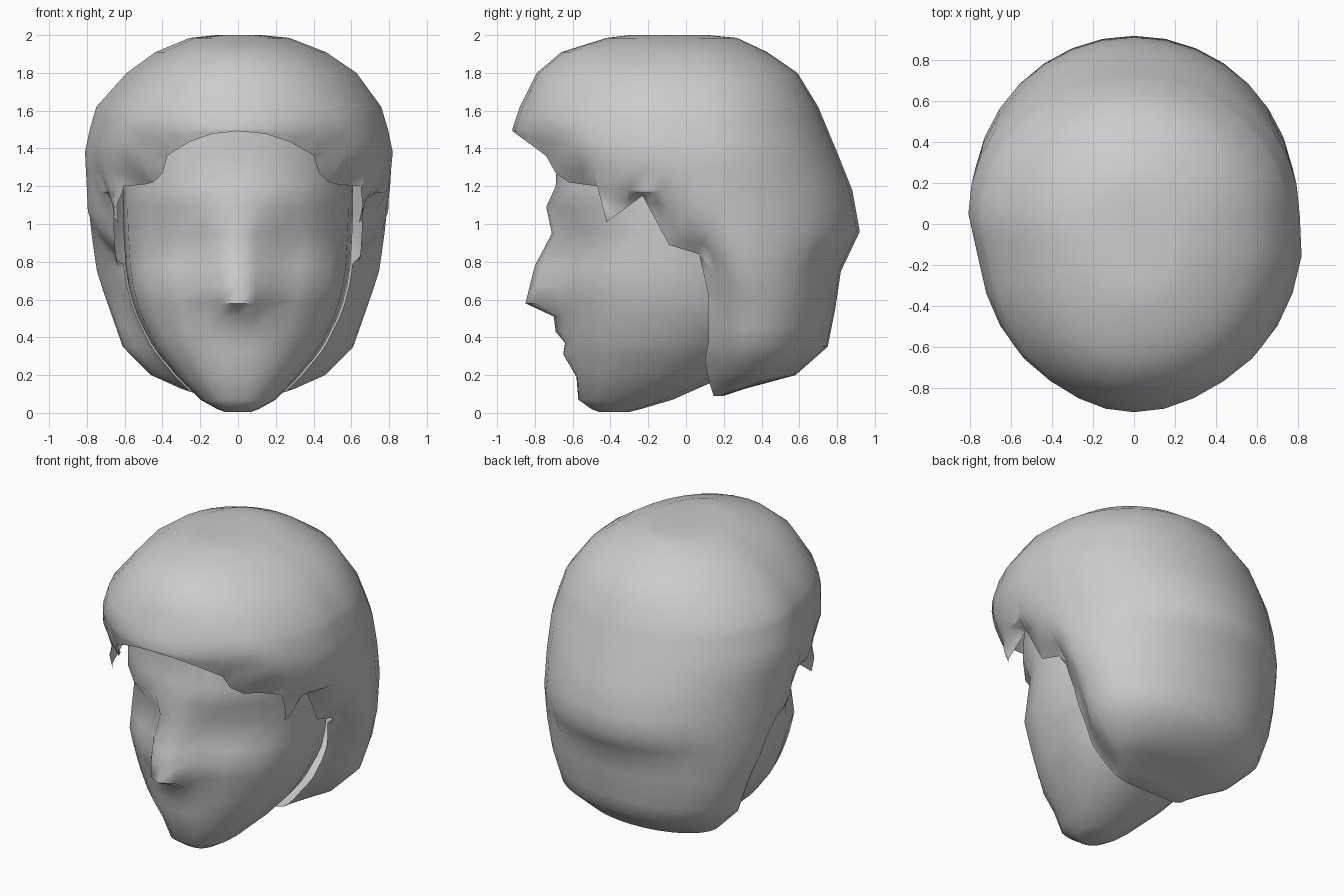
import bpy, bmesh, math

if "Cube" in bpy.data.objects:
    bpy.data.objects.remove(bpy.data.objects["Cube"])


def loft(name, rings):
    """Closed skin through equal-length rings, capped at both ends."""
    bm = bmesh.new()
    loops = [[bm.verts.new(p) for p in r] for r in rings]
    n = len(loops[0])
    for a, b in zip(loops, loops[1:]):
        for i in range(n):
            bm.faces.new((a[i], a[(i + 1) % n], b[(i + 1) % n], b[i]))
    bm.faces.new(loops[0])
    bm.faces.new(loops[-1])
    bmesh.ops.recalc_face_normals(bm, faces=bm.faces)
    me = bpy.data.meshes.new(name)
    bm.to_mesh(me)
    bm.free()
    ob = bpy.data.objects.new(name, me)
    bpy.context.collection.objects.link(ob)
    return ob


def activate(ob):
    bpy.ops.object.select_all(action='DESELECT')
    ob.select_set(True)
    bpy.context.view_layer.objects.active = ob


def smooth(ob, deg):
    activate(ob)
    bpy.ops.object.shade_smooth_by_angle(angle=math.radians(deg))


def spow(v, e):
    return math.copysign(abs(v) ** e, v)


# Face: z, half width, front y, widest y, back y, then offsets for nose, lips, eyes
FACE = [
    (0.005, .07, -.46, -.38, -.30),
    (0.02, .11, -.50, -.37, -.24),
    (0.07, .20, -.57, -.30, -.07),
    (0.19, .32, -.58, -.15, .20, 0, 0, 0),
    (0.31, .42, -.62, -.08, .33, -.03, -.03, -.02),
    (0.37, .46, -.62, -.06, .35, -.02, -.02, -.01),
    (0.43, .49, -.63, -.04, .37, -.06, -.05, -.03),
    (0.51, .53, -.63, -.02, .38, -.07, -.06, -.02),
    (0.58, .555, -.64, 0, .4, -.21, -.16, -.05),
    (0.68, .58, -.65, 0, .4, -.175, -.14, -.03),
    (0.78, .595, -.65, 0, .4, -.15, -.12, -.01),
    (0.95, .605, -.63, 0, .4, -.08, -.06, .02, .05, .03),
    (1.09, .61, -.68, 0, .4, -.06, -.05, -.03, -.02),
    (1.20, .61, -.68, 0, .4, -.01),
    (1.40, .58, -.68, 0, .4),
    (1.55, .50, -.68, 0, .35),
]
FRONT = (0, .16, .3, .55, .82, .96, 1)
BACK = (.92, .6, 0)


def face_ring(z, w, yf, yc, yb, *bumps):
    half = []
    n = 2.7 if z < .7 else 2.4
    for i, f in enumerate(FRONT):
        d = bumps[i] if i < len(bumps) else 0
        half.append((f * w, yc + (yf - yc) * (1 - f ** n) ** (1 / n) + d, z))
    for f in BACK:
        half.append((f * w, yc + (yb - yc) * math.sqrt(1 - f * f), z))
    return half + [(-x, y, z) for x, y, z in half[-2:0:-1]]


def face_width(z):
    for a, b in zip(FACE, FACE[1:]):
        if a[0] <= z <= b[0]:
            return a[1] + (b[1] - a[1]) * (z - a[0]) / (b[0] - a[0])


# The face is an open mask: what lies inside the hair is left out
face = loft("face", [face_ring(*r) for r in FACE])
bm = bmesh.new()
bm.from_mesh(face.data)
hidden = [f for f in bm.faces if f.calc_center_median().y > .2 or f.calc_center_median().z > 1.54]
bmesh.ops.delete(bm, geom=hidden, context='FACES')
bm.to_mesh(face.data)
bm.free()
smooth(face, 60)

# Hair: z, half width, front y, widest y, back y
HAIR = [
    (0.09, .18, .02, .13, .20),
    (0.13, .32, .00, .25, .32),
    (0.20, .46, .00, .33, .58),
    (0.35, .61, -.05, .36, .75),
    (0.55, .68, -.06, .36, .79),
    (0.75, .75, -.30, .28, .82),
    (0.96, .79, -.70, .12, .92),
    (1.18, .80, -.86, .08, .88),
    (1.38, .81, -.90, .05, .80),
    (1.50, .785, -.92, .03, .75),
    (1.62, .75, -.88, .02, .70),
    (1.80, .62, -.79, .00, .59),
    (1.91, .46, -.66, .00, .43),
    (1.985, .27, -.42, -.05, .27),
    (2.00, .12, -.30, -.05, .12),
]


def hair_ring(z, w, yf, yc, yb, sides=32):
    ring = []
    for k in range(sides):
        a = math.tau * k / sides
        n = 2.15 if math.cos(a) > 0 else 2.0
        x = w * spow(math.sin(a), 2 / n)
        c = spow(math.cos(a), 2 / n)
        y = yc + (yf - yc) * c if c > 0 else yc - (yb - yc) * c
        if c > .1 and z > 1.1:    # fuller right front, slimmer left front
            x *= .96 if x < 0 else 1.03
        if x < 0 and z > 1.7:
            x *= .95
        ring.append((x, y, z))
    return ring


hair = loft("hair", [hair_ring(*r) for r in HAIR])

# Hairline in side view, extruded across and cut out of the hair
LINE = [(-1.3, 1.5), (-.93, 1.5), (-.74, 1.36), (-.69, 1.27), (-.62, 1.22), (-.47, 1.2),
        (-.42, 1.01), (-.23, 1.15), (-.09, .89), (.07, .84), (.12, .62), (.12, .38),
        (.10, .28), (.12, .17), (.15, .08), (.15, -.2), (-1.3, -.2)]
cutter = loft("hairline_cutter", [[(x, y, z) for y, z in LINE] for x in (-1.2, 1.2)])
cutter.hide_render = True
mod = hair.modifiers.new("hairline", 'BOOLEAN')
mod.operation = 'DIFFERENCE'
mod.solver = 'EXACT'
mod.object = cutter
activate(hair)
bpy.ops.object.modifier_apply(modifier=mod.name)
bpy.data.objects.remove(cutter, do_unlink=True)


def line_distance(co):
    best = 9
    for (ay, az), (by, bz) in zip(LINE, LINE[1:]):
        dy, dz = by - ay, bz - az
        t = ((co.y - ay) * dy + (co.z - az) * dz) / (dy * dy + dz * dz)
        t = min(1, max(0, t))
        best = min(best, math.hypot(co.y - ay - t * dy, co.z - az - t * dz))
    return best


# Open the cut so the hair is a shell, then curl its edge in towards the face
bm = bmesh.new()
bm.from_mesh(hair.data)
walls = [f for f in bm.faces if abs(f.normal.x) < 1e-3
         and all(line_distance(v.co) < 1e-4 for v in f.verts)]
bmesh.ops.delete(bm, geom=walls, context='FACES')
bmesh.ops.triangulate(bm, faces=bm.faces)
bmesh.ops.subdivide_edges(bm, edges=bm.edges, cuts=1, use_grid_fill=True)
for v in bm.verts:
    x, z = abs(v.co.x), v.co.z
    d = line_distance(v.co)
    if d > .2 or z < .1:
        continue
    if z > 1.15:
        target = x * (.82 if v.co.y < -.5 else .94)
    elif z > .8:
        target = face_width(z) + .05
    else:
        target = face_width(z) + .01
    v.co.x = math.copysign(x + (min(x, target) - x) * (1 - d / .2) ** 1.5, v.co.x)
bm.to_mesh(hair.data)
bm.free()
smooth(hair, 60)
